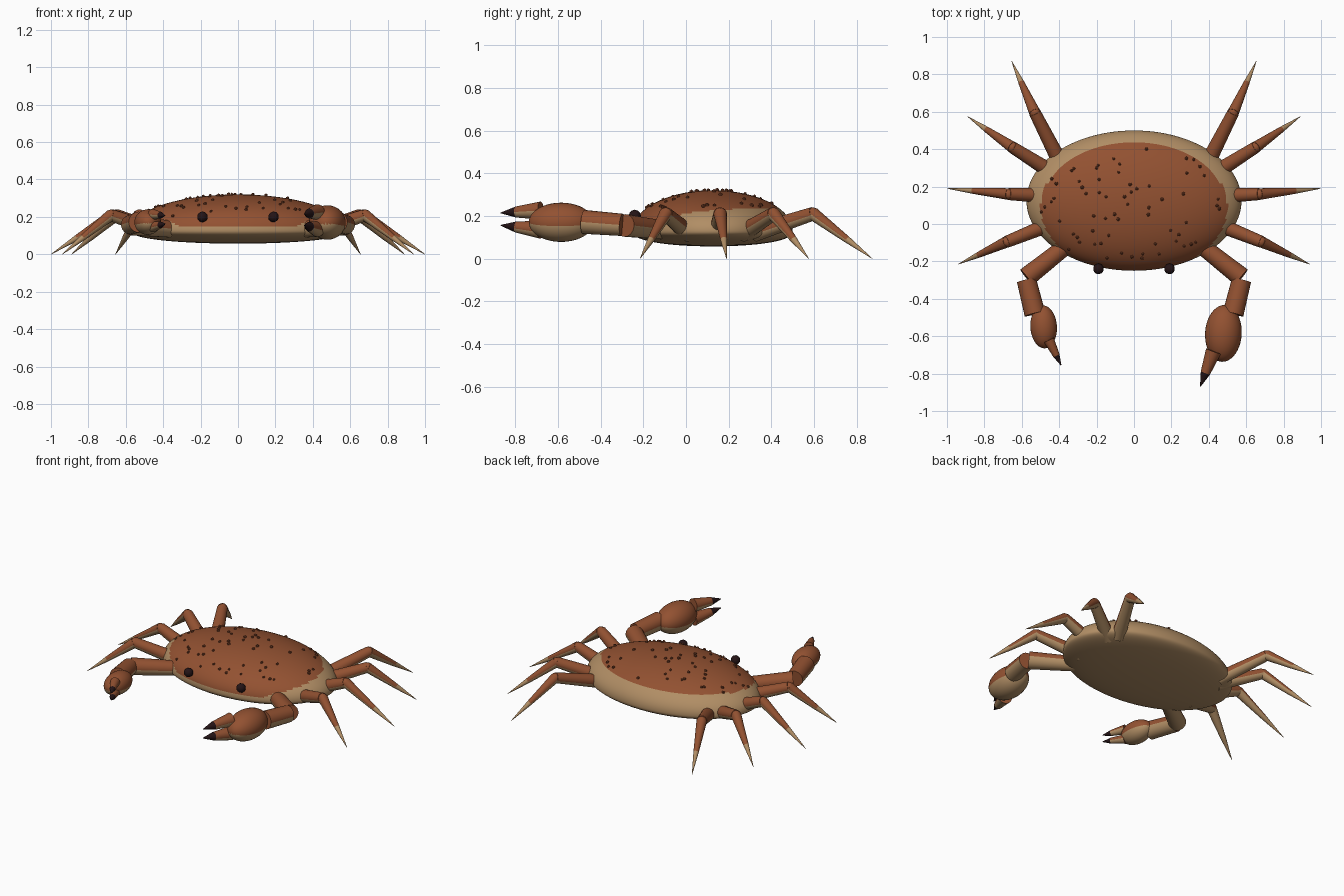
import bpy, bmesh, math, random
from mathutils import Vector, Matrix

default = bpy.data.objects.get("Cube")
if default:
    bpy.data.objects.remove(default, do_unlink=True)


def material(name, rgb):
    m = bpy.data.materials.new(name)
    m.use_nodes = True
    m.diffuse_color = (*rgb, 1)
    bsdf = m.node_tree.nodes["Principled BSDF"]
    bsdf.inputs["Base Color"].default_value = (*rgb, 1)
    bsdf.inputs["Roughness"].default_value = 0.7
    return m


RED = material("rust_red", (0.29, 0.083, 0.031))
TAN = material("pale_tan", (0.44, 0.27, 0.13))
DARK = material("near_black", (0.018, 0.007, 0.008))
BUMP = material("dark_rust", (0.2, 0.055, 0.022))


def finish(name, bm, mats, rule=None):
    """Turn a bmesh into a smooth object, colouring faces by a rule."""
    bm.normal_update()
    if rule:
        for f in bm.faces:
            f.material_index = rule(f)
    mesh = bpy.data.meshes.new(name)
    bm.to_mesh(mesh)
    bm.free()
    for m in mats:
        mesh.materials.append(m)
    ob = bpy.data.objects.new(name, mesh)
    bpy.context.collection.objects.link(ob)
    bpy.ops.object.select_all(action='DESELECT')
    ob.select_set(True)
    bpy.context.view_layer.objects.active = ob
    bpy.ops.object.shade_smooth_by_angle(angle=math.radians(40))
    return ob


def underside(f):
    return 1 if f.normal.z < -0.12 else 0


def along(a, b):
    """Matrix placing local z along a-b, centred between them."""
    a, b = Vector(a), Vector(b)
    return Matrix.Translation((a + b) / 2) @ (b - a).to_track_quat('Z', 'Y').to_matrix().to_4x4()


def tube(name, a, b, r1, r2, mats=(RED, TAN), rule=underside):
    bm = bmesh.new()
    bmesh.ops.create_cone(bm, cap_ends=True, segments=24, radius1=r1, radius2=r2,
                          depth=(Vector(b) - Vector(a)).length, matrix=along(a, b))
    finish(name, bm, mats, rule)


def ball(name, centre, r, mats, rule=None):
    bm = bmesh.new()
    bmesh.ops.create_icosphere(bm, subdivisions=2, radius=r, matrix=Matrix.Translation(centre))
    finish(name, bm, mats, rule)


# Shell: domed above the rim, shallow and flatter below
RX, RY, CY, RIM, TOP, BOTTOM = 0.575, 0.375, 0.125, 0.13, 0.19, 0.073


def in_patch(x, y):
    return (x / 0.5) ** 2 + ((y - 0.088) / 0.35) ** 2 < 1


def shell_height(x, y):
    r2 = (x / RX) ** 2 + ((y - CY) / RY) ** 2
    return RIM + TOP * math.sqrt(max(0, 1 - r2))


def shell_colour(f):
    c = f.calc_center_median()
    return 0 if c.z > 0.147 and in_patch(c.x, c.y) else 1


bm = bmesh.new()
bmesh.ops.create_uvsphere(bm, u_segments=128, v_segments=64, radius=1)
for v in bm.verts:
    x, y, z = v.co
    if z < 0:
        z = -BOTTOM * abs(z) ** 0.8
    else:
        z *= TOP
    v.co = (x * RX, CY + y * RY, RIM + z)
finish("shell", bm, (RED, TAN), shell_colour)

# Small bumps scattered over the red patch
random.seed(7)
bm = bmesh.new()
count = 0
while count < 66:
    x, y = random.uniform(-0.5, 0.5), random.uniform(-0.2, 0.43)
    if in_patch(x, y):
        bmesh.ops.create_icosphere(bm, subdivisions=1, radius=random.uniform(0.008, 0.011),
                                   matrix=Matrix.Translation((x, y, shell_height(x, y) + 0.002)))
        count += 1
finish("shell_bumps", bm, (BUMP,))

# Walking legs, front to back: hip, knee, tip
LEGS = (
    ("front", (0.42, 0.01, 0.12), (0.68, -0.095, 0.21), (0.94, -0.215, 0)),
    ("second", (0.44, 0.15, 0.12), (0.67, 0.16, 0.21), (1.0, 0.19, 0)),
    ("third", (0.42, 0.265, 0.12), (0.65, 0.41, 0.21), (0.89, 0.575, 0)),
    ("rear", (0.39, 0.32, 0.12), (0.53, 0.595, 0.21), (0.655, 0.873, 0)),
)
for side, s in (("left", 1), ("right", -1)):
    for label, *points in LEGS:
        hip, knee, tip = (Vector((p[0] * s, p[1], p[2])) for p in points)
        name = f"{side}_{label}_leg"
        split = knee.lerp(tip, 0.58)
        tube(name + "_upper", hip, knee, 0.042, 0.032)
        ball(name + "_knee", knee, 0.03, (RED, TAN), underside)
        tube(name + "_lower", knee, split, 0.031, 0.016)
        tube(name + "_tip", split, tip, 0.016, 0.001, (TAN,), None)

    # Eyes
    ball(f"{side}_eye", (0.19 * s, -0.24, 0.2), 0.029, (DARK,))

    # Claw arms
    elbow = (0.575 * s, -0.285, 0.155)
    tube(f"{side}_arm_upper", (0.36 * s, -0.115, 0.135), elbow, 0.045, 0.053)
    tube(f"{side}_arm_fore", (0.575 * s, -0.3, 0.158), (0.53 * s, -0.48, 0.172), 0.052, 0.056)

# Claws: the left one is larger
CLAWS = (
    ("left", (0.478, -0.585, 0.17), (0.098, 0.092, 0.152), (-0.06, -1, 0),
     (0.425, -0.68), (0.355, -0.868), 0.042, 0.045, 0.029),
    ("right", (-0.483, -0.55, 0.172), (0.071, 0.068, 0.115), (0.06, -1, 0),
     (-0.455, -0.62), (-0.39, -0.755), 0.029, 0.033, 0.022),
)
for side, centre, radii, axis, base, tip, r, gap_base, gap_tip in CLAWS:
    bm = bmesh.new()
    place = along(Vector(centre) - Vector(axis), Vector(centre) + Vector(axis))
    bmesh.ops.create_uvsphere(bm, u_segments=32, v_segments=20, radius=1,
                              matrix=place @ Matrix.Diagonal((*radii, 1)))
    finish(f"{side}_claw_palm", bm, (RED, TAN), underside)
    for label, d in (("upper", 1), ("lower", -1)):
        a = Vector((*base, 0.18 + d * gap_base))
        b = Vector((*tip, 0.185 + d * gap_tip))
        mid = a.lerp(b, 0.62)
        tube(f"{side}_claw_{label}_finger", a, mid, r, r * 0.62)
        tube(f"{side}_claw_{label}_point", mid, b, r * 0.62, 0.002, (DARK,), None)
